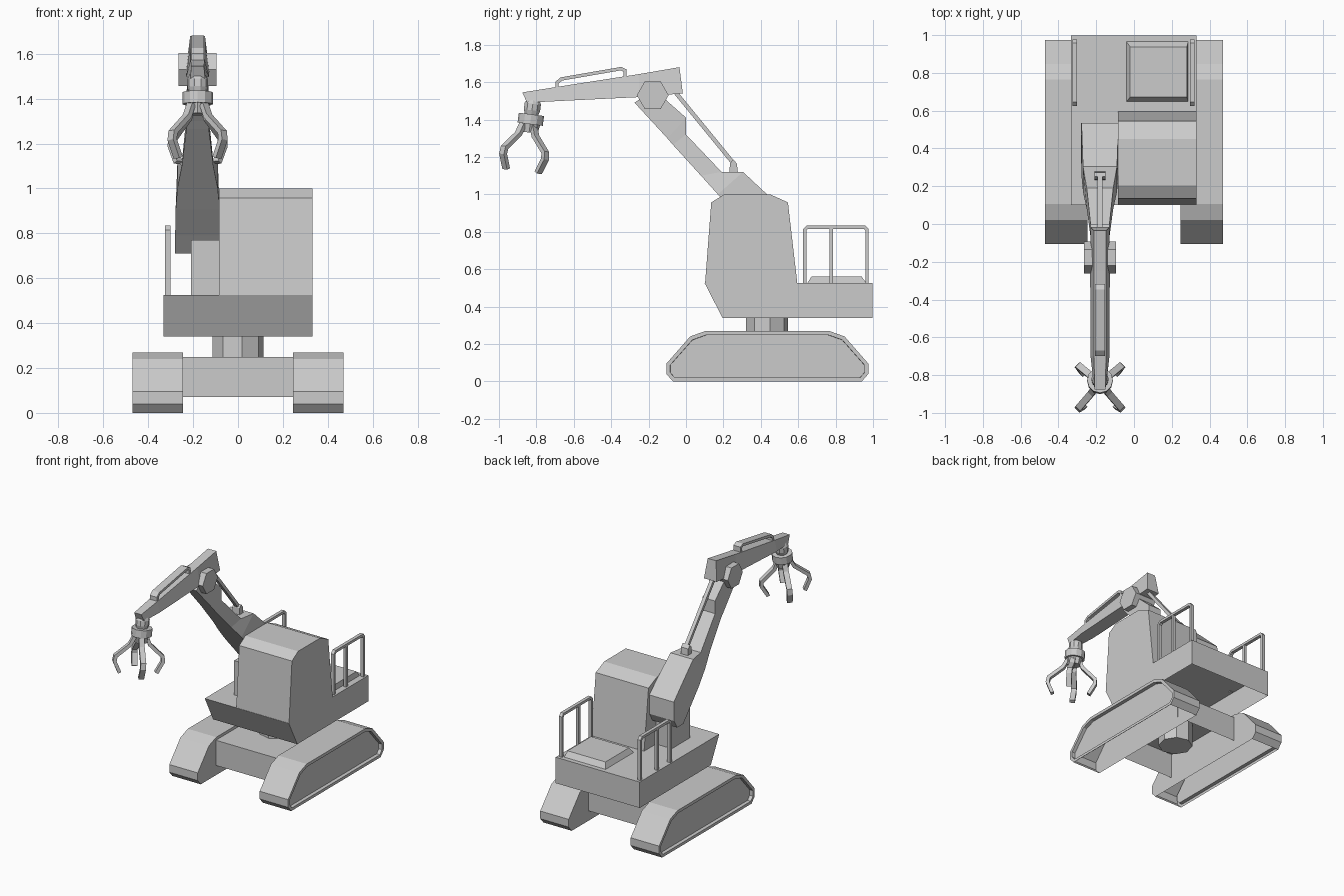
import bpy, bmesh, math
from mathutils import Matrix, Vector

if "Cube" in bpy.data.objects:
    bpy.data.objects.remove(bpy.data.objects["Cube"])


def finish(name, bm):
    bmesh.ops.recalc_face_normals(bm, faces=bm.faces)
    me = bpy.data.meshes.new(name)
    bm.to_mesh(me)
    bm.free()
    ob = bpy.data.objects.new(name, me)
    bpy.context.collection.objects.link(ob)
    return ob


def loft(name, rings):
    """Skin a list of equal-length point rings and cap both ends."""
    bm = bmesh.new()
    vs = [[bm.verts.new(p) for p in r] for r in rings]
    n = len(vs[0])
    for a, b in zip(vs, vs[1:]):
        for i in range(n):
            bm.faces.new((a[i], a[(i + 1) % n], b[(i + 1) % n], b[i]))
    bm.faces.new(vs[0])
    bm.faces.new(vs[-1])
    return finish(name, bm)


def prism(name, profile, x0, x1):
    return loft(name, [[(x, y, z) for y, z in profile] for x in (x0, x1)])


def box(name, x0, x1, y0, y1, z0, z1):
    return prism(name, [(y0, z0), (y1, z0), (y1, z1), (y0, z1)], x0, x1)


def open_bottom(ob):
    """Remove the flat underside, leaving a hollow shell."""
    bm = bmesh.new()
    bm.from_mesh(ob.data)
    bmesh.ops.delete(bm, geom=[f for f in bm.faces if f.normal.z < -.99], context='FACES')
    bm.to_mesh(ob.data)
    bm.free()


def drum(name, stack, sides, matrix, turn=0.0):
    """Turned part from (radius, height) pairs."""
    return loft(name, [[matrix @ Vector((r * math.cos(turn + i * math.tau / sides),
                                         r * math.sin(turn + i * math.tau / sides), z))
                        for i in range(sides)] for r, z in stack])


def bar(name, path, width, thick, matrix=Matrix()):
    """Rectangular bar swept along a path in the local yz plane."""
    rings = []
    for i, p in enumerate(path):
        p = Vector(p)
        d1 = (p - Vector(path[i - 1])).normalized() if i else None
        d2 = (Vector(path[i + 1]) - p).normalized() if i < len(path) - 1 else None
        t = ((d1 or d2) + (d2 or d1)).normalized()
        n = Vector((-t.y, t.x)) * (thick / 2) / t.dot(d1 or d2)
        rings.append([matrix @ Vector((sx * width / 2, p.x + sn * n.x, p.y + sn * n.y))
                      for sx, sn in ((-1, -1), (1, -1), (1, 1), (-1, 1))])
    return loft(name, rings)


# Crawler tracks: hollow below, recessed panel on the outer side
track = [(-.07, 0), (-.105, .04), (-.105, .095), (.022, .24), (.105, .27),
         (.765, .27), (.848, .24), (.975, .095), (.975, .04), (.94, 0)]
for side, s in (("left", -1), ("right", 1)):
    ob = prism(side + "_track", track, s * .245, s * .47)
    open_bottom(ob)
    bm = bmesh.new()
    bm.from_mesh(ob.data)
    panel = [f for f in bm.faces if f.normal.x * s > .9]
    bmesh.ops.inset_individual(bm, faces=panel, thickness=.022)
    bmesh.ops.inset_individual(bm, faces=panel, thickness=.001)
    bmesh.ops.translate(bm, verts=panel[0].verts[:], vec=(-s * .025, 0, 0))
    bm.to_mesh(ob.data)
    bm.free()

# Undercarriage and slewing column
open_bottom(box("undercarriage_beam", -.25, .25, .1, .75, .07, .25))
drum("slewing_column", [(.114, .08), (.114, .36)], 8,
     Matrix.Translation((0, .433, 0)), .15)

# Upper deck, cab and boom mount
open_bottom(prism("deck", [(.195, .34), (.1, .525), (.998, .525), (.998, .34)], -.333, .332))
open_bottom(prism("cab", [(.102, .525), (.135, .957), (.205, 1.0), (.45, 1.0), (.545, .957),
                          (.595, .525)], -.085, .332))
open_bottom(box("boom_mount", -.21, -.085, .255, .46, .525, .77))

# Rear hatch
open_bottom(loft("rear_hatch", [
    [(-.04, .648, .525), (.287, .648, .525), (.287, .965, .525), (-.04, .965, .525)],
    [(-.02, .672, .562), (.28, .672, .562), (.28, .938, .562), (-.02, .938, .562)]]))

# Safety rails
for side, x in (("left", -.313), ("right", .308)):
    m = Matrix.Translation((x, 0, 0))
    bar(side + "_rail", [(.634, .52), (.634, .81), (.65, .825), (.955, .825), (.968, .81), (.968, .52)],
        .024, .018, m)
    bar(side + "_rail_post", [(.777, .52), (.777, .82)], .02, .02, m)

# Lower boom: front point, back point and half width per section
CX = -.18
sections = [(.43, .71, .50, .71, .1), (.36, .79, .535, .77, .1), (.255, .905, .535, .905, .098),
            (.17, 1.0, .305, 1.12, .09), (.08, 1.10, .19, 1.12, .07), (-.07, 1.265, .0, 1.32, .05),
            (-.1, 1.30, .0, 1.41, .05), (-.275, 1.49, -.17, 1.56, .042)]
loft("lower_boom", [[(CX - w, a, b), (CX + w, a, b), (CX + w, c, d), (CX - w, c, d)]
                    for a, b, c, d, w in sections])

# Elbow joint
drum("elbow_joint", [(.085, -.085), (.085, .085)], 6,
     Matrix.Translation((CX, -.178, 1.53)) @ Matrix.Rotation(math.pi / 2, 4, 'Y'), math.pi / 2)

# Upper arm: bottom y, top y, bottom z, top z, bottom and top half widths
arm = [(-.017, -.035, 1.54, 1.68, .05, .033), (-.25, -.25, 1.52, 1.643, .052, .033),
       (-.7, -.7, 1.498, 1.573, .05, .032), (-.85, -.875, 1.49, 1.545, .033, .028)]
loft("upper_arm", [[(CX - w, y0, z0), (CX + w, y0, z0), (CX + v, y1, z1), (CX - v, y1, z1)]
                   for y0, y1, z0, z1, w, v in arm])
bar("arm_hose_guard", [(-.69, 1.56), (-.69, 1.597), (-.666, 1.617), (-.348, 1.672),
                       (-.326, 1.662), (-.326, 1.62)], .055, .018, Matrix.Translation((CX, 0, 0)))

# Hydraulic ram and its bracket
bar("hydraulic_ram", [(.255, 1.165), (-.06, 1.55)], .026, .022, Matrix.Translation((CX, 0, 0)))
prism("ram_bracket", [(.232, 1.11), (.278, 1.11), (.272, 1.165), (.252, 1.187), (.235, 1.165)],
      CX - .028, CX + .028)

# Grapple head and four claws
head = Matrix.Translation((CX, -.83, 1.40)) @ Matrix.Rotation(-.13, 4, 'X')
drum("grapple_neck", [(.035, .11), (.046, .085), (.046, .05), (.035, .02)], 10, head)
drum("grapple_collar", [(.068, .028), (.068, -.025)], 12, head)
drum("grapple_hub", [(.055, -.02), (.045, -.07)], 8, head)
for i in range(4):
    bar("claw_%d" % (i + 1), [(.04, -.03), (.065, -.085), (.155, -.165), (.16, -.2), (.122, -.277)],
        .036, .023, head @ Matrix.Translation((0, -.01, 0))
        @ Matrix.Rotation(math.pi / 4 + i * math.pi / 2, 4, 'Z'))
